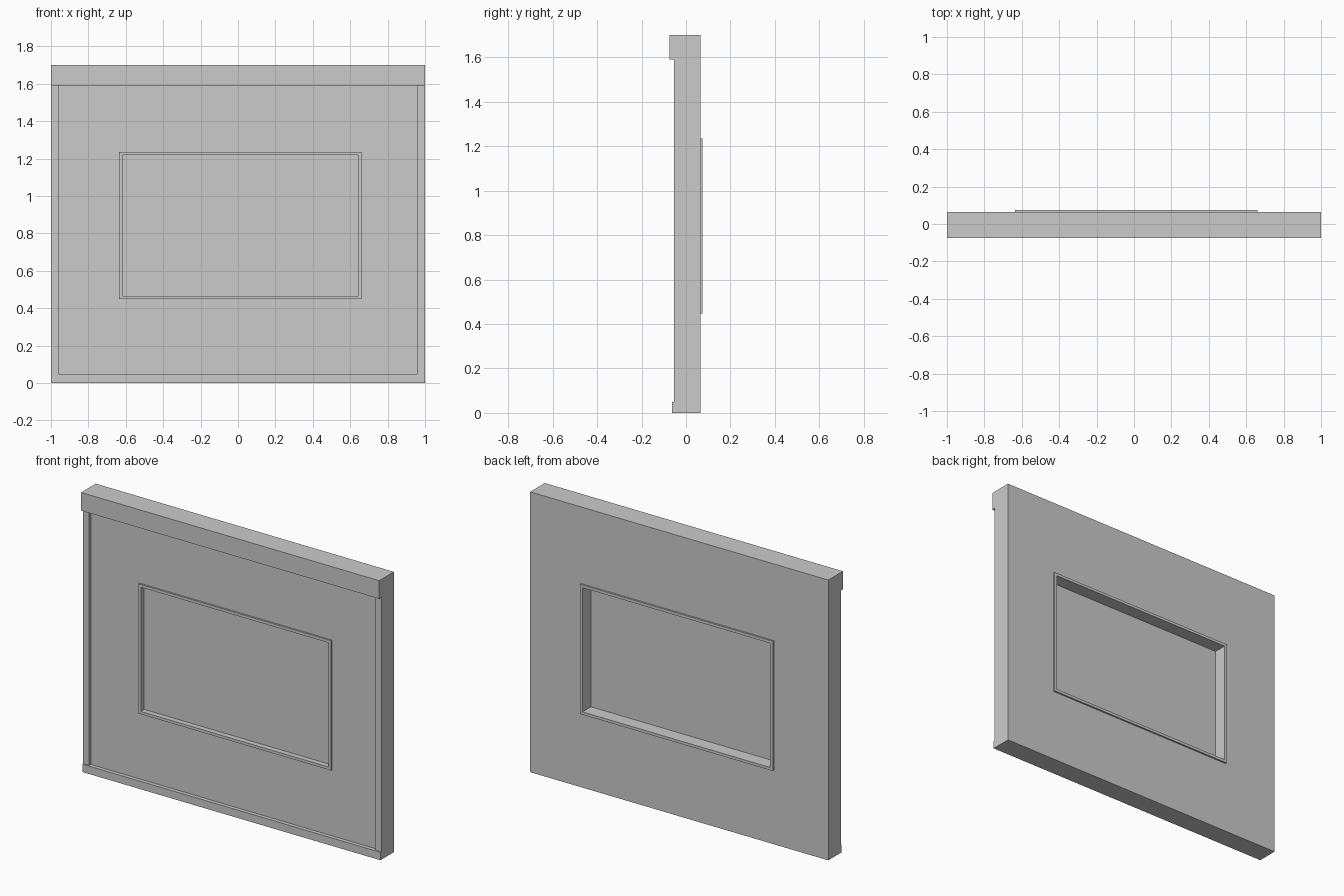
import bpy
import bmesh

if "Cube" in bpy.data.objects:
    bpy.data.objects.remove(bpy.data.objects["Cube"])


def finish(name, bm):
    bmesh.ops.recalc_face_normals(bm, faces=bm.faces)
    mesh = bpy.data.meshes.new(name)
    bm.to_mesh(mesh)
    bm.free()
    obj = bpy.data.objects.new(name, mesh)
    bpy.context.collection.objects.link(obj)
    return obj


def box(name, x0, x1, y0, y1, z0, z1):
    bm = bmesh.new()
    bmesh.ops.create_cube(bm, size=1)
    for v in bm.verts:
        v.co = (x0 + (v.co.x + 0.5) * (x1 - x0),
                y0 + (v.co.y + 0.5) * (y1 - y0),
                z0 + (v.co.z + 0.5) * (z1 - z0))
    return finish(name, bm)


def ring(name, outer, inner, y0, y1):
    """Rectangular slab with a rectangular opening; rects are (x0, x1, z0, z1)."""
    bm = bmesh.new()

    def loop(rect, y):
        x0, x1, z0, z1 = rect
        return [bm.verts.new((x, y, z))
                for x, z in ((x0, z0), (x1, z0), (x1, z1), (x0, z1))]

    loops = [loop(outer, y0), loop(inner, y0), loop(inner, y1), loop(outer, y1)]
    for k in range(4):
        a, b = loops[k], loops[(k + 1) % 4]
        for i in range(4):
            j = (i + 1) % 4
            bm.faces.new((a[i], a[j], b[j], b[i]))
    return finish(name, bm)


PANEL_Y, BACK_Y, HEIGHT = -0.04, 0.065, 1.70
BASE_Z, BEAM_Z = 0.048, 1.59
window = (-0.635, 0.66, 0.448, 1.235)
opening = (-0.617, 0.642, 0.465, 1.218)

# Wall slab with window opening
ring("wall_panel", (-1, 1, 0, HEIGHT), window, PANEL_Y, BACK_Y)

# Raised front trim: top beam, base rail and corner posts
box("top_beam", -1, 1, -0.075, PANEL_Y, BEAM_Z, HEIGHT)
box("base_rail", -1, 1, -0.063, PANEL_Y, 0, BASE_Z)
box("left_post", -1, -0.96, -0.055, PANEL_Y, BASE_Z, BEAM_Z)
box("right_post", 0.96, 1, -0.055, PANEL_Y, BASE_Z, BEAM_Z)

# Window frame and pane
ring("window_frame", window, opening, -0.05, 0.075)
box("window_pane", *opening[:2], -0.018, -0.006, *opening[2:])
